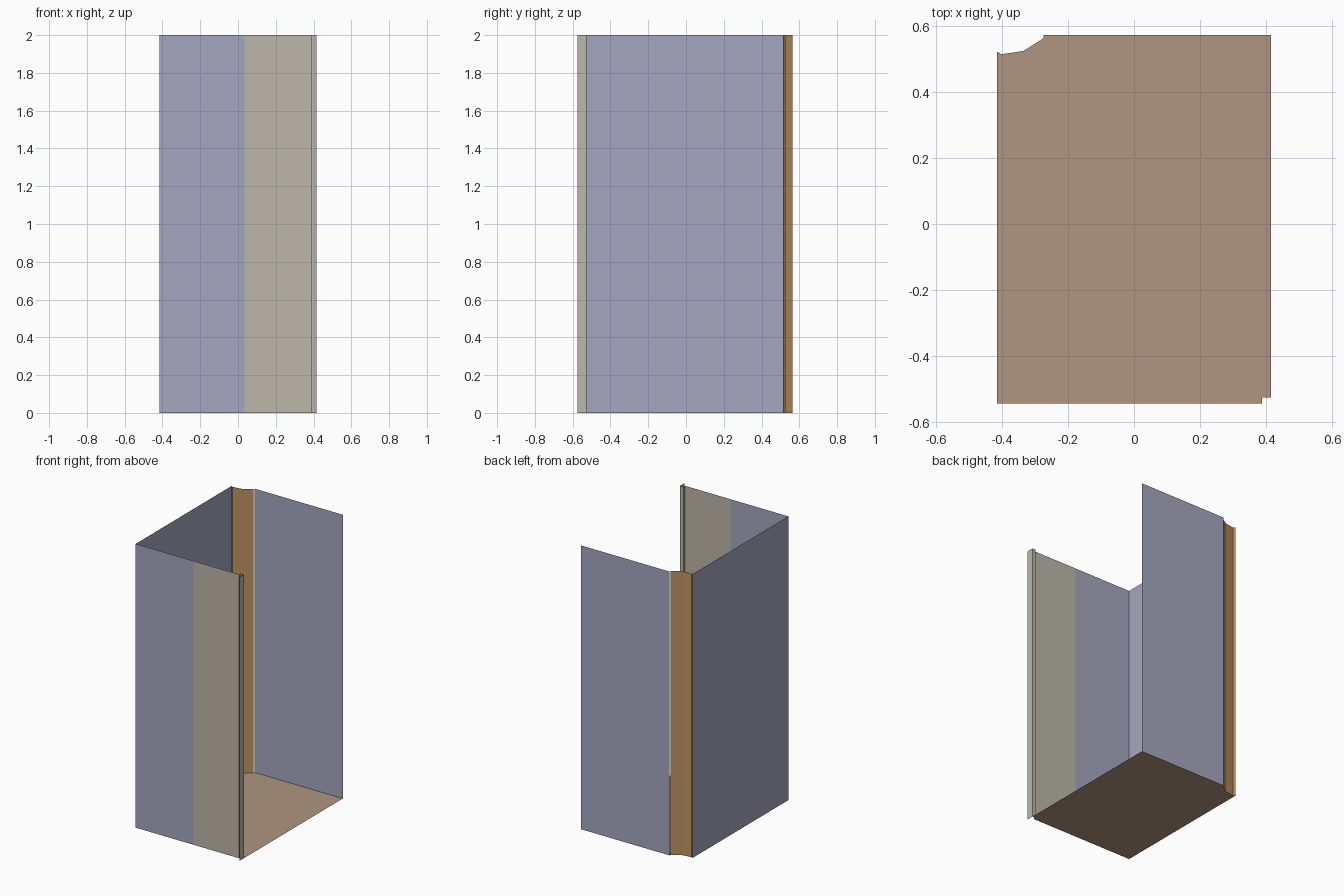
import bpy
import bmesh

if "Cube" in bpy.data.objects:
    bpy.data.objects.remove(bpy.data.objects["Cube"])

HEIGHT = 2.0


def material(name, rgb):
    """Flat colour from sRGB 0-255 values."""
    mat = bpy.data.materials.new(name)
    mat.diffuse_color = [(c / 255) ** 2.2 for c in rgb] + [1.0]
    mat.use_nodes = True
    mat.node_tree.nodes["Principled BSDF"].inputs["Base Color"].default_value = mat.diffuse_color
    return mat


BLUE = material("blue_grey", (163, 165, 189))
GREY = material("warm_grey", (187, 182, 169))
ORANGE = material("orange_wood", (188, 146, 97))
BROWN = material("floor_brown", (174, 148, 127))


def make_object(name, bm, mat):
    mesh = bpy.data.meshes.new(name)
    bm.to_mesh(mesh)
    bm.free()
    mesh.materials.append(mat)
    obj = bpy.data.objects.new(name, mesh)
    bpy.context.collection.objects.link(obj)
    return obj


def wall(name, path, mat):
    """Thin sheet: a plan path extruded to full height."""
    bm = bmesh.new()
    low = [bm.verts.new((x, y, 0)) for x, y in path]
    high = [bm.verts.new((x, y, HEIGHT)) for x, y in path]
    for i in range(len(path) - 1):
        bm.faces.new((low[i], low[i + 1], high[i + 1], high[i]))
    return make_object(name, bm, mat)


# Plan corners
L, R, FRONT, BACK = -0.416, 0.415, -0.545, 0.574
SPLIT = 0.035
left_corner = (L, 0.523)
strip_path = [(-0.274, 0.564), (-0.335, 0.525), (-0.402, 0.515), left_corner]
jamb_path = [(SPLIT, FRONT), (0.388, FRONT), (0.388, -0.526), (R, -0.526)]

# Walls, open on the right side
wall("back_wall", [(R, BACK), (-0.274, BACK)], BLUE)
wall("corner_strip", strip_path, ORANGE)
wall("left_wall", [left_corner, (L, FRONT)], BLUE)
wall("front_wall_left", [(L, FRONT), (SPLIT, FRONT)], BLUE)

# Front right panel with its stepped jamb and projecting lip
wall("front_wall_right", jamb_path + [(R, -0.574)], GREY)

# Floor follows the wall outline
bm = bmesh.new()
outline = [(L, FRONT)] + jamb_path[1:] + [(R, BACK), (-0.274, BACK)] + strip_path
bm.faces.new([bm.verts.new((x, y, 0)) for x, y in outline])
bmesh.ops.triangulate(bm, faces=bm.faces[:])
make_object("floor", bm, BROWN)
